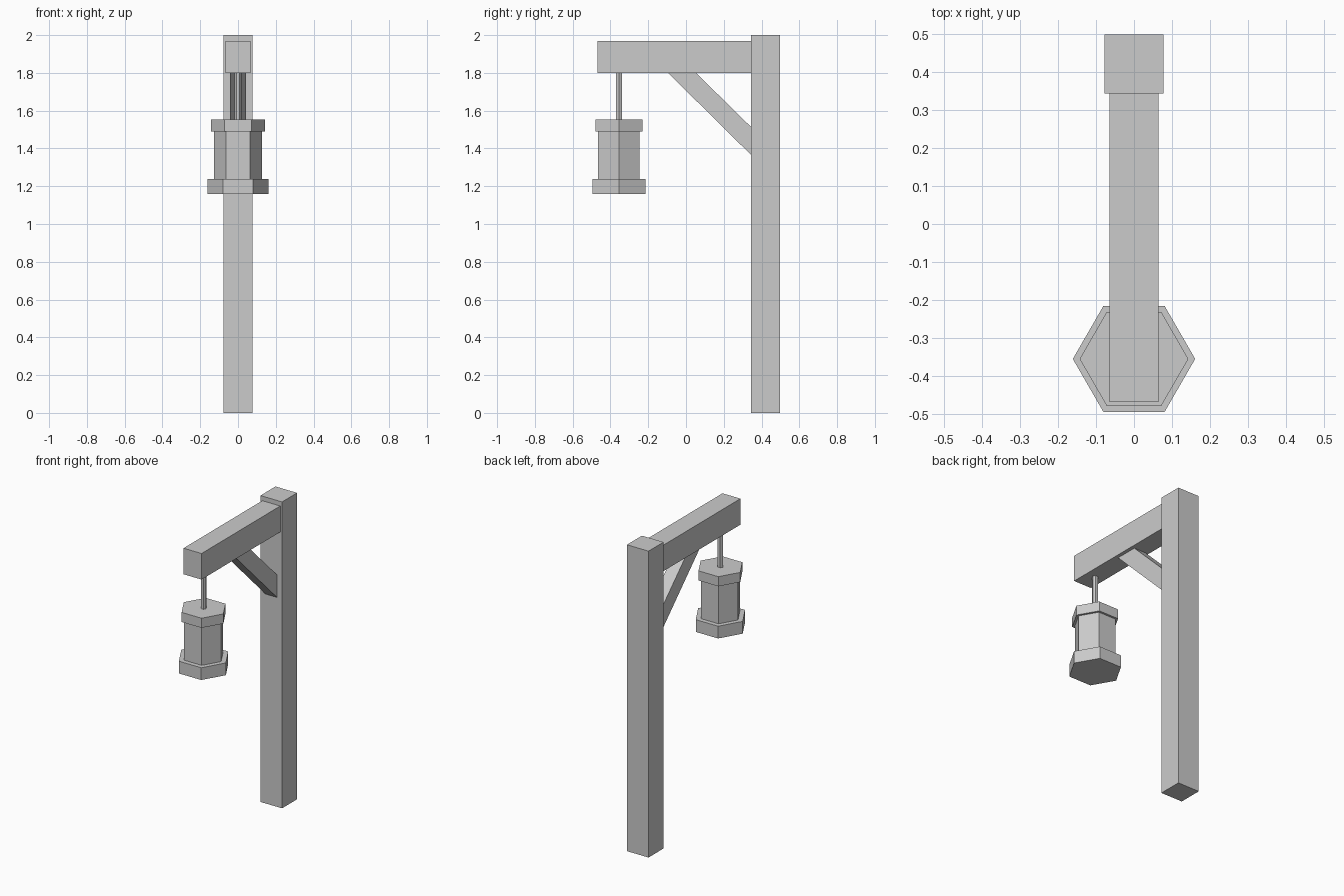
import bpy
import bmesh
from math import sqrt

if "Cube" in bpy.data.objects:
    bpy.data.objects.remove(bpy.data.objects["Cube"], do_unlink=True)

grey = bpy.data.materials.new("plain_grey")
grey.use_nodes = True
colour = (0.6, 0.6, 0.6, 1)
grey.diffuse_color = colour
grey.node_tree.nodes["Principled BSDF"].inputs["Base Color"].default_value = colour


def prism(name, outline, offset):
    """Extrude a closed outline of 3D points along an offset."""
    bm = bmesh.new()
    face = bm.faces.new([bm.verts.new(p) for p in outline])
    top = bmesh.ops.extrude_face_region(bm, geom=[face], use_keep_orig=True)
    moved = [v for v in top["geom"] if isinstance(v, bmesh.types.BMVert)]
    bmesh.ops.translate(bm, verts=moved, vec=offset)
    bmesh.ops.recalc_face_normals(bm, faces=bm.faces)
    mesh = bpy.data.meshes.new(name)
    bm.to_mesh(mesh)
    bm.free()
    mesh.materials.append(grey)
    obj = bpy.data.objects.new(name, mesh)
    bpy.context.collection.objects.link(obj)
    return obj


def side_profile(name, half_width, points):
    """Part with a (y, z) profile, centred across x."""
    prism(name, [(-half_width, y, z) for y, z in points], (2 * half_width, 0, 0))


def hexagon(name, radius, low, high):
    """Upright six-sided part on the lantern axis, corners towards the sides."""
    axis_y = -0.355
    half, deep = radius / 2, radius * sqrt(3) / 2
    ring = [(radius, 0), (half, deep), (-half, deep),
            (-radius, 0), (-half, -deep), (half, -deep)]
    prism(name, [(x, axis_y + y, low) for x, y in ring], (0, 0, high - low))


# Wooden frame
front, back = 0.343, 0.498
side_profile("post", 0.078, [(front, 0), (back, 0), (back, 2), (front, 2)])
side_profile("beam", 0.065, [(-0.469, 1.8), (front, 1.8), (front, 1.97), (-0.469, 1.97)])
side_profile("brace", 0.042, [(-0.095, 1.8), (front, 1.367), (front, 1.515), (0.053, 1.8)])

# Hanging lantern
hexagon("hanging_rod", 0.018, 1.55, 1.8)
hexagon("lantern_cap", 0.143, 1.49, 1.553)
hexagon("lantern_body", 0.127, 1.238, 1.49)
hexagon("lantern_base", 0.161, 1.158, 1.238)
